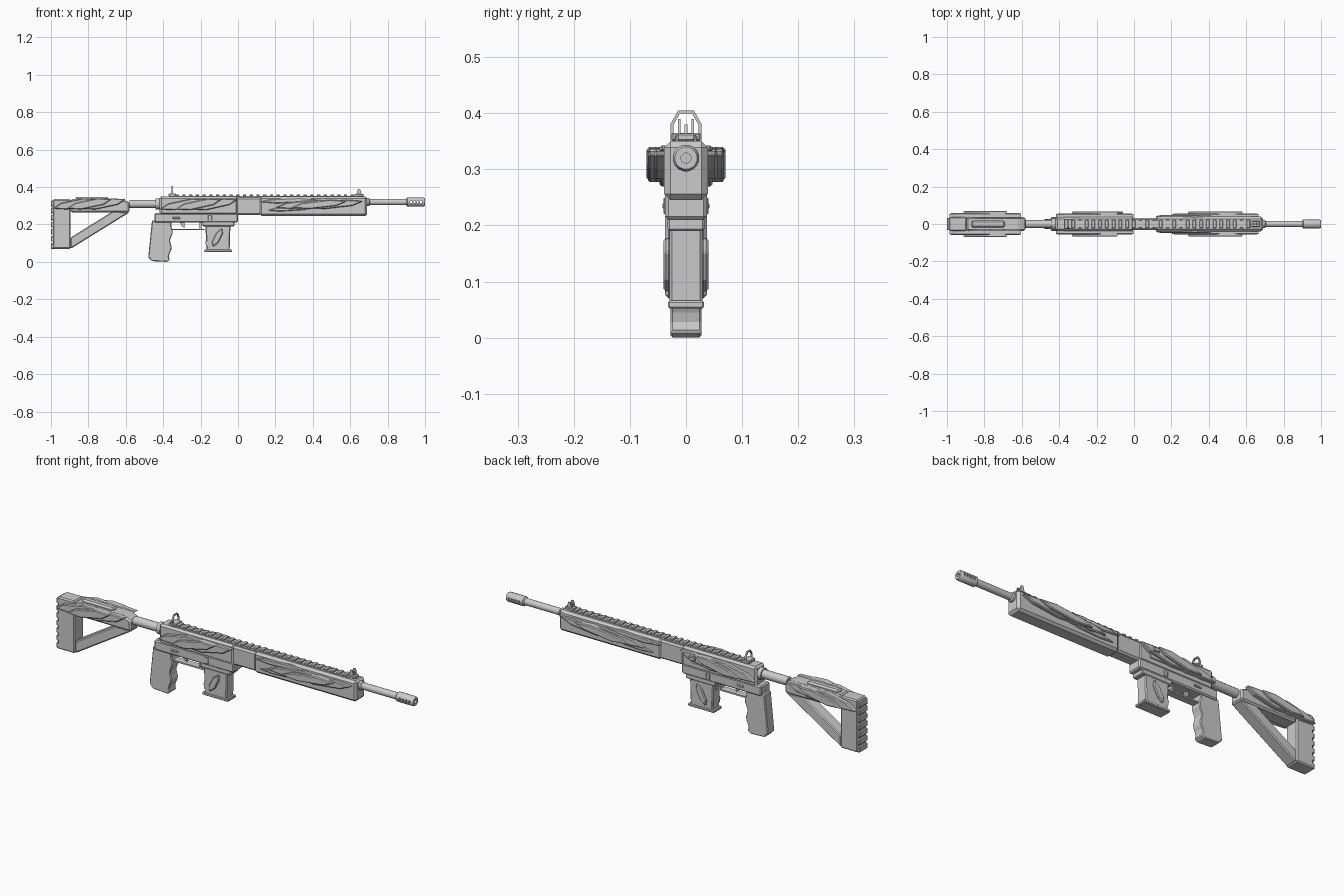
import bpy, bmesh, math
from mathutils import Vector

cube = bpy.data.objects.get("Cube")
if cube:
    bpy.data.objects.remove(cube)

shade = 0.6
grey = bpy.data.materials.new("light grey")
grey.use_nodes = True
grey.diffuse_color = (shade, shade, shade, 1)
grey.node_tree.nodes["Principled BSDF"].inputs["Base Color"].default_value = grey.diffuse_color

# Shared levels and widths
deck = 0.35            # top of receiver and handguard
bore = 0.32            # height of the barrel axis
belly = 0.25           # bottom of the handguard
lower = 0.21           # bottom of the receiver
half = 0.037           # half width of the main body
stock_top, stock_end, stock_nose = 0.335, -0.99, -0.58
receiver_back, guard_back, guard_front = -0.42, 0.115, 0.69


def finish(name, bm, bevel=0.0):
    bmesh.ops.recalc_face_normals(bm, faces=bm.faces)
    mesh = bpy.data.meshes.new(name)
    bm.to_mesh(mesh)
    bm.free()
    mesh.materials.append(grey)
    part = bpy.data.objects.new(name, mesh)
    bpy.context.collection.objects.link(part)
    if bevel:
        chamfer = part.modifiers.new("chamfer", "BEVEL")
        chamfer.width = bevel
        chamfer.segments = 1
        chamfer.limit_method = "ANGLE"
    return part


def prism(name, outline, width, bevel=0.0, middle=0.0):
    """Side outline of (x, z) points, extruded to a width around y = middle."""
    bm = bmesh.new()
    face = bm.faces.new([bm.verts.new((x, middle - width / 2, z)) for x, z in outline])
    extruded = bmesh.ops.extrude_face_region(bm, geom=[face])["geom"]
    moved = [v for v in extruded if isinstance(v, bmesh.types.BMVert)]
    bmesh.ops.translate(bm, vec=(0, width, 0), verts=moved)
    return finish(name, bm, bevel)


def box(name, back, front, bottom, top, width, bevel=0.0, middle=0.0):
    outline = [(back, bottom), (front, bottom), (front, top), (back, top)]
    return prism(name, outline, width, bevel, middle)


def loft(name, rings, capped=True):
    """Skin between equal rings of points; an uncapped loft closes on itself."""
    bm = bmesh.new()
    loops = [[bm.verts.new(point) for point in ring] for ring in rings]
    following = loops[1:] if capped else loops[1:] + loops[:1]
    for a, b in zip(loops, following):
        for i in range(len(a)):
            j = i - 1
            bm.faces.new((a[j], a[i], b[i], b[j]))
    if capped:
        bm.faces.new(loops[0])
        bm.faces.new(loops[-1])
    return finish(name, bm)


def lathe(name, profile, height, sides=16):
    """Profile of (x, radius) points turned around the long axis."""
    angles = [math.tau * (i + 0.5) / sides for i in range(sides)]
    part = loft(name, [[(x, r * math.cos(a), height + r * math.sin(a)) for a in angles]
                       for x, r in profile])
    bpy.ops.object.select_all(action="DESELECT")
    part.select_set(True)
    bpy.context.view_layer.objects.active = part
    bpy.ops.object.shade_smooth_by_angle(angle=math.radians(35))
    return part


def feather(name, tail, tip, breadth, inner, outer):
    """Pointed plate between two (x, z) points, on both sides of the body."""
    tail, tip = Vector(tail), Vector(tip)
    along = tip - tail
    across = Vector((-along.y, along.x)).normalized() * breadth / 2
    outline = [tail, tail + along * 0.3 - across, tail + along * 0.8 - across,
               tip, tip - along * 0.3 + across, tail + along * 0.2 + across]
    for side, sign in (("left", 1), ("right", -1)):
        prism(f"{name}_{side}", outline, outer - inner, 0.004, sign * (inner + outer) / 2)


def feather_row(name, start, end, count, length, low, rise, breadth, inner, outer):
    """Overlapping feathers, every second one standing further out."""
    for i in range(count):
        x = start + (end - length - start) * i / (count - 1)
        reach = outer if i % 2 else outer - 0.012
        feather(f"{name}_{i}", (x, low), (x + length, low + rise), breadth, inner, reach)


# Stock: butt, top bar and diagonal strut around an open triangle
butt_front, heel = -0.895, 0.07
box("stock_butt", stock_end, butt_front, heel, stock_top, half * 2, 0.006)
prism("stock_top_bar", [(butt_front, 0.265), (stock_nose, 0.265), (stock_nose, bore),
                        (stock_nose - 0.04, stock_top), (butt_front, stock_top)], half * 2, 0.008)
prism("stock_strut", [(butt_front, heel), (stock_nose, 0.265), (-0.67, 0.27), (butt_front, 0.13)],
      half * 1.7, 0.005)
ridges = 7
pitch = (stock_top - heel) / ridges
for i in range(ridges):
    bottom = heel + i * pitch
    box(f"butt_pad_ridge_{i}", -1, stock_end + 0.01, bottom, bottom + pitch * 0.8, half * 1.8, 0.004)
box("stock_crest", -0.87, -0.69, stock_top - 0.01, deck - 0.003, half, 0.008)

# Tube between stock and receiver, ending in a lock ring
lathe("buffer_tube", [(stock_nose, 0.022), (-0.44, 0.022), (-0.44, 0.03), (receiver_back, 0.03)],
      bore - 0.01)

# Receiver
box("lower_receiver", receiver_back - 0.027, 0, lower, belly + 0.01, half * 2, 0.006)
box("upper_receiver", receiver_back, 0, belly, deck, half * 2, 0.01)
box("receiver_neck", -0.01, guard_back + 0.01, belly, deck - 0.005, half * 1.8, 0.008)
box("magazine_well", -0.19, -0.02, 0.19, lower + 0.01, half * 1.8, 0.004)
box("ejection_cover", -0.17, -0.06, bore - 0.04, bore - 0.01, 0.01, 0.002, half)
box("charging_arm", -0.085, -0.07, bore - 0.01, bore, half, 0, half + 0.01)
box("charging_knob", -0.095, -0.06, bore - 0.015, bore + 0.005, 0.01, 0.003, half + 0.025)
for side, y in (("left", half), ("right", -half)):
    box(f"selector_{side}", -0.35, -0.31, lower + 0.02, lower + 0.03, 0.01, 0.002, y)
    box(f"bolt_catch_{side}", -0.16, -0.14, lower + 0.01, lower + 0.04, 0.006, 0.002, y)

# Handguard and barrel
box("handguard", guard_back, guard_front, belly - 0.005, deck, half * 2.1, 0.011)
lathe("barrel", [(guard_front - 0.01, 0.022), (guard_front + 0.01, 0.022),
                 (guard_front + 0.015, 0.017), (0.91, 0.017)], bore)

# Muzzle brake with a hollow end and slanted vents cut through
muzzle = lathe("muzzle_brake", [(0.9, 0.018), (0.905, 0.024), (0.993, 0.024), (1, 0.02),
                                (1, 0.009), (0.95, 0.009)], bore)
for i in range(4):
    x = 0.92 + i * 0.018
    cutter = prism("vent_cutter", [(x, bore - 0.008), (x + 0.01, bore - 0.004),
                                   (x + 0.01, bore + 0.008), (x, bore + 0.004)], 0.1)
    cutter.hide_render = True
    vent = muzzle.modifiers.new("vent", "BOOLEAN")
    vent.operation = "DIFFERENCE"
    vent.object = cutter
    bpy.context.view_layer.objects.active = muzzle
    bpy.ops.object.modifier_apply(modifier=vent.name)
    bpy.data.objects.remove(cutter)

# Top rail with a row of teeth
rail_back, rail_front, pitch = -0.37, 0.64, 0.036
box("rail_base", rail_back, rail_front, deck - 0.005, deck + 0.003, half)
tooth = box("rail_teeth", rail_back, rail_back + pitch / 2, deck, deck + 0.01, half * 1.1, 0.002)
row = tooth.modifiers.new("row", "ARRAY")
row.count = int((rail_front - rail_back) / pitch)
row.use_relative_offset = False
row.use_constant_offset = True
row.constant_offset_displace = (pitch, 0, 0)

# Rear sight: an open hoop, narrower at the top
sight = -0.352
box("rear_sight_base", sight - 0.02, sight + 0.02, deck, deck + 0.015, half * 1.4, 0.003)


def hoop(x, inset):
    arch = [(0.028 - inset, deck + inset), (0.028 - inset, deck + 0.03),
            (0.014 - inset / 2, deck + 0.055 - inset)]
    return [(x, y, z) for y, z in arch] + [(x, -y, z) for y, z in reversed(arch)]


thin, rim = 0.004, 0.006
loft("rear_sight_hoop", [hoop(sight - thin, 0), hoop(sight + thin, 0),
                         hoop(sight + thin, rim), hoop(sight - thin, rim)], capped=False)

# Front sight: post between two taller ears
sight = 0.647
box("front_sight_base", sight - 0.025, sight + 0.025, deck, deck + 0.014, half * 0.9, 0.003)
for name, y, top in (("left_ear", 0.012, 0.04), ("post", 0, 0.03), ("right_ear", -0.012, 0.04)):
    prism(f"front_sight_{name}", [(sight - 0.014, deck + 0.01), (sight + 0.014, deck + 0.01),
                                  (sight + 0.006, deck + top), (sight - 0.006, deck + top)],
          0.005, 0, y)

# Pistol grip: the front edge leans back in finger waves
steps = 12
waves = []
for i in range(steps + 1):
    t = i / steps
    waves.append((-0.35 - 0.015 * t - 0.006 * math.sin(t * math.tau * 2.5), lower * (1 - t) + 0.01))
prism("pistol_grip", waves + [(-0.38, 0), (-0.46, 0.004), (-0.48, 0.025), (-0.46, lower + 0.01)],
      half * 1.5, 0.004)

# Trigger inside its guard
guard = lower - 0.04
box("trigger_guard", -0.355, -0.18, guard, guard + 0.007, half)
box("trigger_guard_front", -0.205, -0.195, guard, lower, half)
prism("trigger", [(-0.31, lower), (-0.285, lower), (-0.285, guard + 0.01), (-0.3, lower - 0.02)], 0.01)

# Magazine with slanted plates
foot = 0.052
prism("magazine", [(-0.175, lower), (-0.04, lower), (-0.045, foot), (-0.168, foot)], half * 1.6, 0.005)
box("magazine_floor", -0.18, -0.033, foot, foot + 0.014, half * 1.75, 0.003)
feather_row("magazine_feather", -0.17, -0.05, 3, 0.05, 0.08, 0.1, 0.033, 0.027, 0.04)

# Feather plates layered along stock, receiver and handguard
feather_row("stock_feather", stock_end, -0.6, 3, 0.24, 0.285, 0.05, 0.04, 0.03, 0.07)
feather_row("receiver_feather", receiver_back, 0, 3, belly, 0.28, 0.055, 0.04, 0.033, 0.068)
feather_row("handguard_feather", 0.2, 0.67, 3, 0.3, 0.29, 0.035, 0.036, 0.035, 0.068)
feather("handguard_spike_upper", (guard_back, bore), (0.42, stock_top), 0.024, 0.03, 0.047)
feather("handguard_spike_lower", (0.15, 0.275), (0.4, 0.29), 0.02, 0.03, 0.047)
